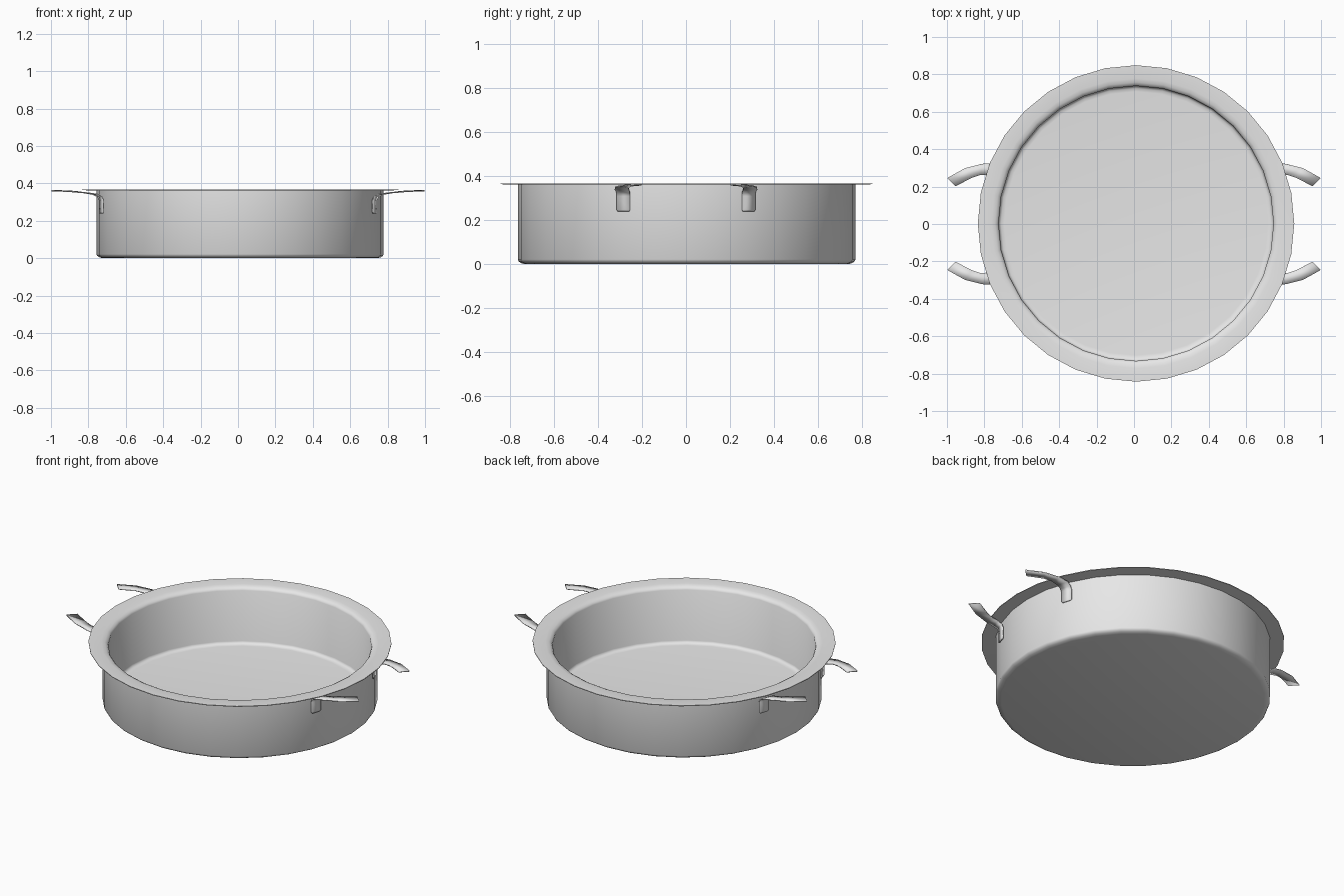
import bpy, bmesh, math
from mathutils import Vector

if "Cube" in bpy.data.objects:
    bpy.data.objects.remove(bpy.data.objects["Cube"])

metal = bpy.data.materials.new("plain_grey_metal")
metal.diffuse_color = (0.8, 0.8, 0.8, 1)
metal.use_nodes = True
metal.node_tree.nodes["Principled BSDF"].inputs["Base Color"].default_value = metal.diffuse_color


def make_object(name, bm):
    bmesh.ops.recalc_face_normals(bm, faces=bm.faces)
    mesh = bpy.data.meshes.new(name)
    bm.to_mesh(mesh)
    bm.free()
    mesh.materials.append(metal)
    mesh.shade_smooth()
    mesh.set_sharp_from_angle(angle=math.radians(35))
    obj = bpy.data.objects.new(name, mesh)
    bpy.context.collection.objects.link(obj)
    return obj


def lathe(name, profile, sides, centre):
    """Turn an (r, z) profile around a vertical axis and cap both ends."""
    bm = bmesh.new()
    rings = []
    for r, z in profile:
        rings.append([bm.verts.new((centre[0] + r * math.cos(i * math.tau / sides),
                                    centre[1] + r * math.sin(i * math.tau / sides), z))
                      for i in range(sides)])
    for a, b in zip(rings, rings[1:]):
        for i in range(sides):
            j = (i + 1) % sides
            bm.faces.new((a[i], a[j], b[j], b[i]))
    bm.faces.new(rings[0])
    bm.faces.new(rings[-1])
    return make_object(name, bm)


# Round pan: rounded base, outer wall, flat wide rim, inner wall and floor
pan_profile = [
    (0.735, 0.0), (0.752, 0.005), (0.763, 0.012), (0.768, 0.022),
    (0.768, 0.362), (0.846, 0.364),
    (0.846, 0.368), (0.775, 0.367), (0.755, 0.363), (0.742, 0.356), (0.735, 0.345),
    (0.735, 0.034), (0.731, 0.025), (0.722, 0.019), (0.705, 0.017),
]
lathe("pan", pan_profile, 32, (0.011, 0.003))

# Strap handles: centre line points with half-width vectors, tab to free tip
strap = [
    ((0.730, 0.285, 0.240), (-0.008, 0.026)),
    ((0.730, 0.285, 0.248), (-0.011, 0.030)),
    ((0.730, 0.285, 0.310), (-0.011, 0.030)),
    ((0.738, 0.286, 0.328), (-0.011, 0.030)),
    ((0.765, 0.292, 0.342), (-0.012, 0.032)),
    ((0.815, 0.292, 0.350), (-0.006, 0.030)),
    ((0.885, 0.273, 0.357), (0.018, 0.026)),
    ((0.976, 0.224, 0.361), (0.022, 0.022)),
]


def strap_handle(name, sx, sy):
    bm = bmesh.new()
    rows = []
    for (x, y, z), (hx, hy) in strap:
        rows.append([bm.verts.new(Vector((sx * (x + k * hx), sy * (y + k * hy), z)))
                     for k in (-1, 1)])
    for a, b in zip(rows, rows[1:]):
        bm.faces.new((a[0], a[1], b[1], b[0]))
    obj = make_object(name, bm)
    mod = obj.modifiers.new("thickness", 'SOLIDIFY')
    mod.thickness = 0.006
    mod.offset = 0
    return obj


for sx, side in ((-1, "left"), (1, "right")):
    for sy, end in ((-1, "front"), (1, "back")):
        strap_handle(f"strap_handle_{side}_{end}", sx, sy)
